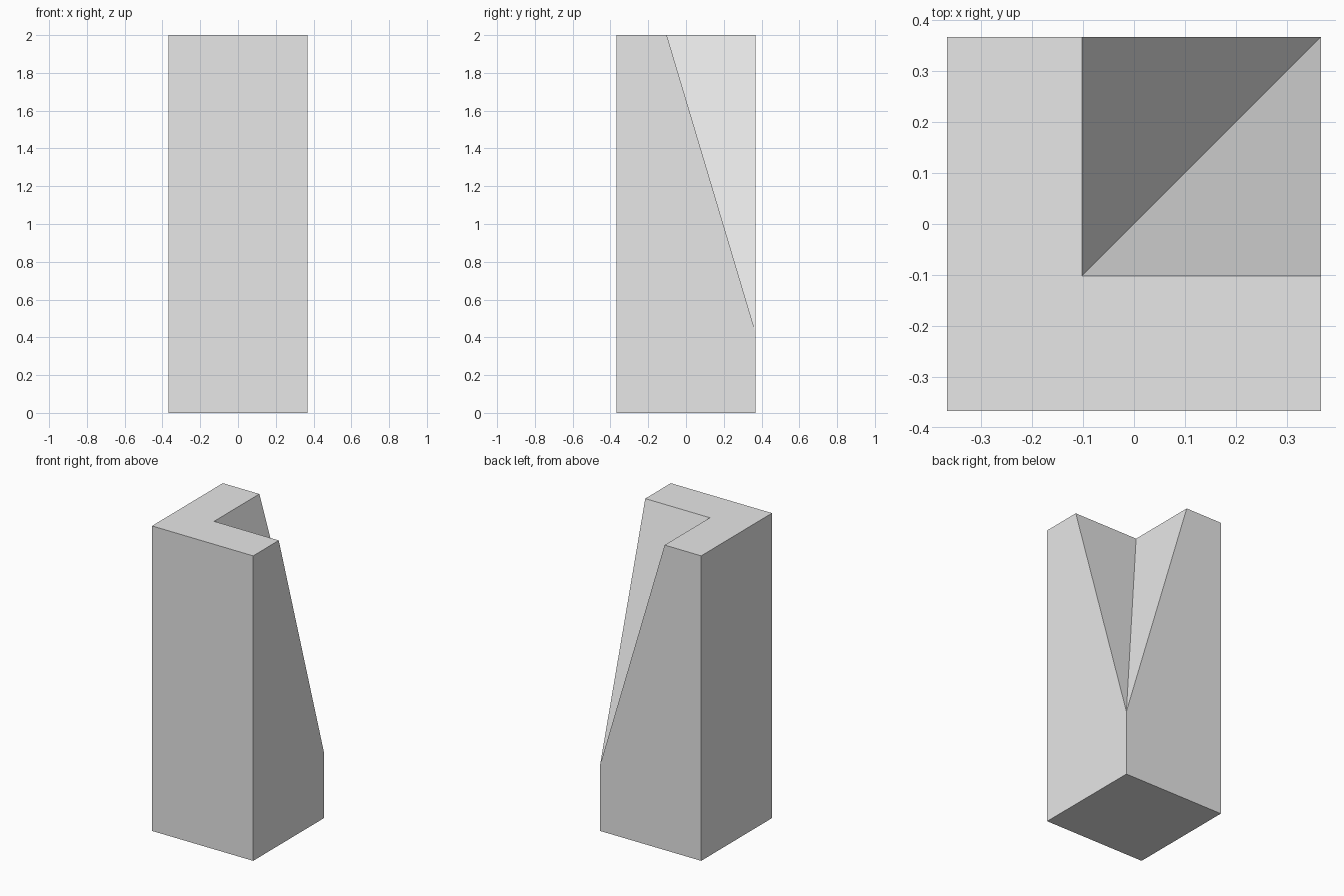
import bpy
import bmesh

cube = bpy.data.objects.get("Cube")
if cube:
    bpy.data.objects.remove(cube, do_unlink=True)

HALF = 0.367      # half the width of the square base
INNER = -0.102    # inner corner of the notch
HEIGHT = 2.0
TIP = 0.43        # height where the notch runs out on the back left edge

# Plain grey material
grey = bpy.data.materials.new("light_grey")
grey.use_nodes = True
colour = (0.8, 0.8, 0.8, 1.0)
grey.diffuse_color = colour
grey.node_tree.nodes["Principled BSDF"].inputs["Base Color"].default_value = colour

bm = bmesh.new()


def ring(outline, z):
    return [bm.verts.new((x, y, z)) for x, y in outline]


# Square base and L-shaped top, both counterclockwise from the front right corner
base = ring([(-HALF, -HALF), (HALF, -HALF), (HALF, HALF), (-HALF, HALF)], 0)
top = ring([(-HALF, -HALF), (HALF, -HALF), (HALF, INNER),
            (INNER, INNER), (INNER, HALF), (-HALF, HALF)], HEIGHT)
tip = bm.verts.new((HALF, HALF, TIP))

b0, b1, b2, b3 = base
t0, t1, t2, t3, t4, t5 = top
faces = [
    base[::-1], top,
    [b0, b1, t1, t0],          # front wall
    [b3, b0, t0, t5],          # right wall
    [b1, b2, tip, t2, t1],     # left wall with sloping edge
    [b2, b3, t5, t4, tip],     # back wall with sloping edge
    [t2, tip, t3],             # notch wall facing back
    [t3, tip, t4],             # notch wall facing left
]
for face in faces:
    bm.faces.new(face)
bmesh.ops.recalc_face_normals(bm, faces=bm.faces[:])

mesh = bpy.data.meshes.new("notched_pillar")
bm.to_mesh(mesh)
bm.free()
mesh.materials.append(grey)
pillar = bpy.data.objects.new("notched_pillar", mesh)
bpy.context.collection.objects.link(pillar)
